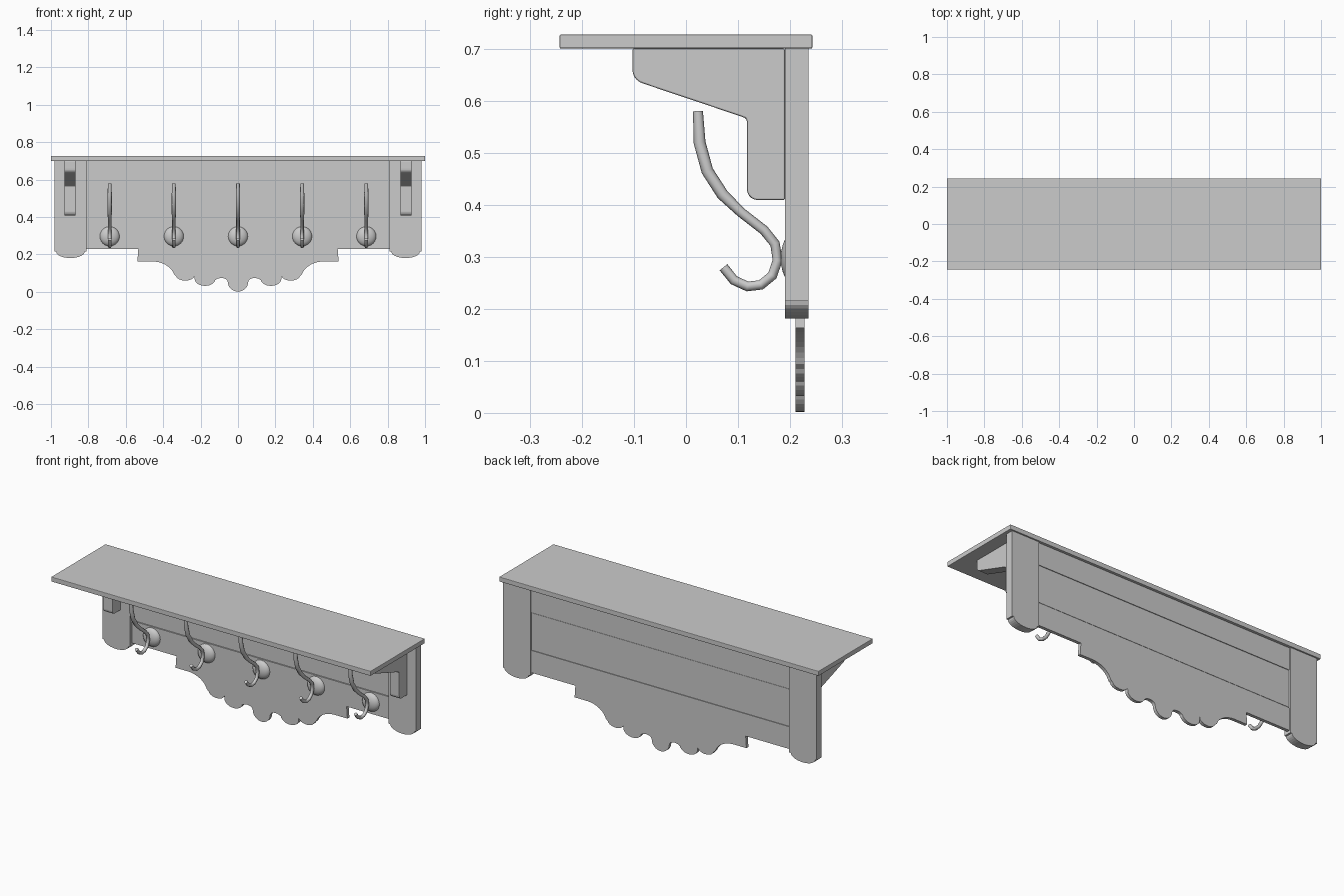
import bpy, bmesh
from math import sin, cos, pi, radians
from mathutils import Vector

cube = bpy.data.objects.get("Cube")
if cube:
    bpy.data.objects.remove(cube, do_unlink=True)

grey = bpy.data.materials.new("plain_grey")
grey.use_nodes = True
COLOUR = (0.6, 0.6, 0.6, 1)
grey.diffuse_color = COLOUR
grey.node_tree.nodes["Principled BSDF"].inputs["Base Color"].default_value = COLOUR


def prism(name, outline, start, end, place, bevel=0):
    """Extrude a 2D outline from start to end; place(a, b, depth) gives the 3D point."""
    bm = bmesh.new()
    face = bm.faces.new([bm.verts.new(place(a, b, start)) for a, b in outline])
    move = Vector(place(0, 0, end)) - Vector(place(0, 0, start))
    new = bmesh.ops.extrude_face_region(bm, geom=[face], use_keep_orig=True)
    bmesh.ops.translate(bm, vec=move,
                        verts=[v for v in new["geom"] if isinstance(v, bmesh.types.BMVert)])
    bmesh.ops.recalc_face_normals(bm, faces=bm.faces)
    mesh = bpy.data.meshes.new(name)
    bm.to_mesh(mesh)
    bm.free()
    obj = bpy.data.objects.new(name, mesh)
    bpy.context.collection.objects.link(obj)
    mesh.materials.append(grey)
    if bevel:
        mod = obj.modifiers.new("edge", "BEVEL")
        mod.width, mod.segments = bevel, 2
    return obj


def front_plane(a, b, depth):
    return (a, depth, b)


def side_plane(a, b, depth):
    return (depth, a, b)


def box(x0, x1, z0, z1):
    return [(x0, z0), (x1, z0), (x1, z1), (x0, z1)]


def arc(cx, cz, rx, rz, a0, a1, n=8):
    angles = [radians(a0 + (a1 - a0) * i / n) for i in range(n + 1)]
    return [(cx + rx * cos(t), cz + rz * sin(t)) for t in angles]


# Shelf
prism("shelf", box(-1, 1, 0.70, 0.727), -0.243, 0.243, front_plane, 0.003)

# Back boards with narrow grooves between them
prism("top_rail", box(-0.815, 0.815, 0.574, 0.70), 0.21, 0.228, front_plane)
prism("middle_panel", box(-0.815, 0.815, 0.362, 0.568), 0.212, 0.226, front_plane)
prism("groove_backing", box(-0.81, 0.81, 0.34, 0.60), 0.217, 0.224, front_plane)

# Scalloped apron, half outline mirrored
half = arc(0, 0.055, 0.055, 0.053, -90, 0)
half += arc(0.089, 0.06, 0.031, 0.014, 165, 15, 6)
half += arc(0.176, 0.07, 0.056, 0.038, 185, 350, 10)
half += arc(0.282, 0.09, 0.05, 0.03, 175, 350, 10)
half += arc(0.46, 0.07, 0.122, 0.093, 165, 90, 10)
half += [(0.538, 0.163), (0.533, 0.23), (0.815, 0.23), (0.815, 0.356)]
apron = half + [(-x, z) for x, z in reversed(half[1:])]
prism("scalloped_apron", apron, 0.21, 0.228, front_plane)

# Posts and shelf brackets, one at each end
bracket = [(0.19, 0.70), (-0.103, 0.70)]
bracket += arc(-0.075, 0.66, 0.028, 0.028, 180, 255, 5)
bracket += [(0.108, 0.569), (0.115, 0.566), (0.117, 0.56)]
bracket += arc(0.138, 0.43, 0.021, 0.021, 180, 270, 5) + [(0.19, 0.409)]
for side, sign in (("left", 1), ("right", -1)):
    post = [(0.81, 0.70), (0.81, 0.215)]
    post += arc(0.896, 0.215, 0.076, 0.034, 180, 360, 14) + [(0.982, 0.215), (0.982, 0.70)]
    prism(side + "_post", [(sign * x, z) for x, z in post], 0.19, 0.235, front_plane)
    prism(side + "_bracket", bracket, sign * 0.868, sign * 0.928, side_plane, 0.003)

# Hooks on round bosses
hook_path = [(0.023, 0.58), (0.026, 0.52), (0.041, 0.465), (0.07, 0.42), (0.105, 0.386),
             (0.15, 0.351), (0.171, 0.325), (0.176, 0.293), (0.166, 0.264), (0.144, 0.246),
             (0.118, 0.243), (0.092, 0.255), (0.072, 0.28)]
for i in range(5):
    x = (i - 2) * 0.343
    curve = bpy.data.curves.new("hook_%d" % (i + 1), "CURVE")
    curve.dimensions = "3D"
    curve.bevel_depth = 0.01
    curve.bevel_resolution = 2
    curve.use_fill_caps = True
    spline = curve.splines.new("POLY")
    spline.points.add(len(hook_path) - 1)
    for point, (y, z) in zip(spline.points, hook_path):
        point.co = (x, y, z, 1)
        point.radius = 1.15 if 0.4 < z < 0.55 else 0.95
    spline.use_smooth = True
    curve.materials.append(grey)
    hook = bpy.data.objects.new(curve.name, curve)
    bpy.context.collection.objects.link(hook)

    bpy.ops.mesh.primitive_uv_sphere_add(segments=24, ring_count=12, radius=1,
                                         location=(x, 0.212, 0.297), rotation=(pi / 2, 0, 0))
    boss = bpy.context.object
    boss.name = "hook_boss_%d" % (i + 1)
    boss.scale = (0.053, 0.053, 0.03)
    # keep only the domed front half
    bm = bmesh.new()
    bm.from_mesh(boss.data)
    bmesh.ops.delete(bm, geom=[v for v in bm.verts if v.co.z < -0.01], context="VERTS")
    bm.to_mesh(boss.data)
    bm.free()
    boss.data.materials.append(grey)
    bpy.ops.object.shade_smooth_by_angle(angle=radians(40))
